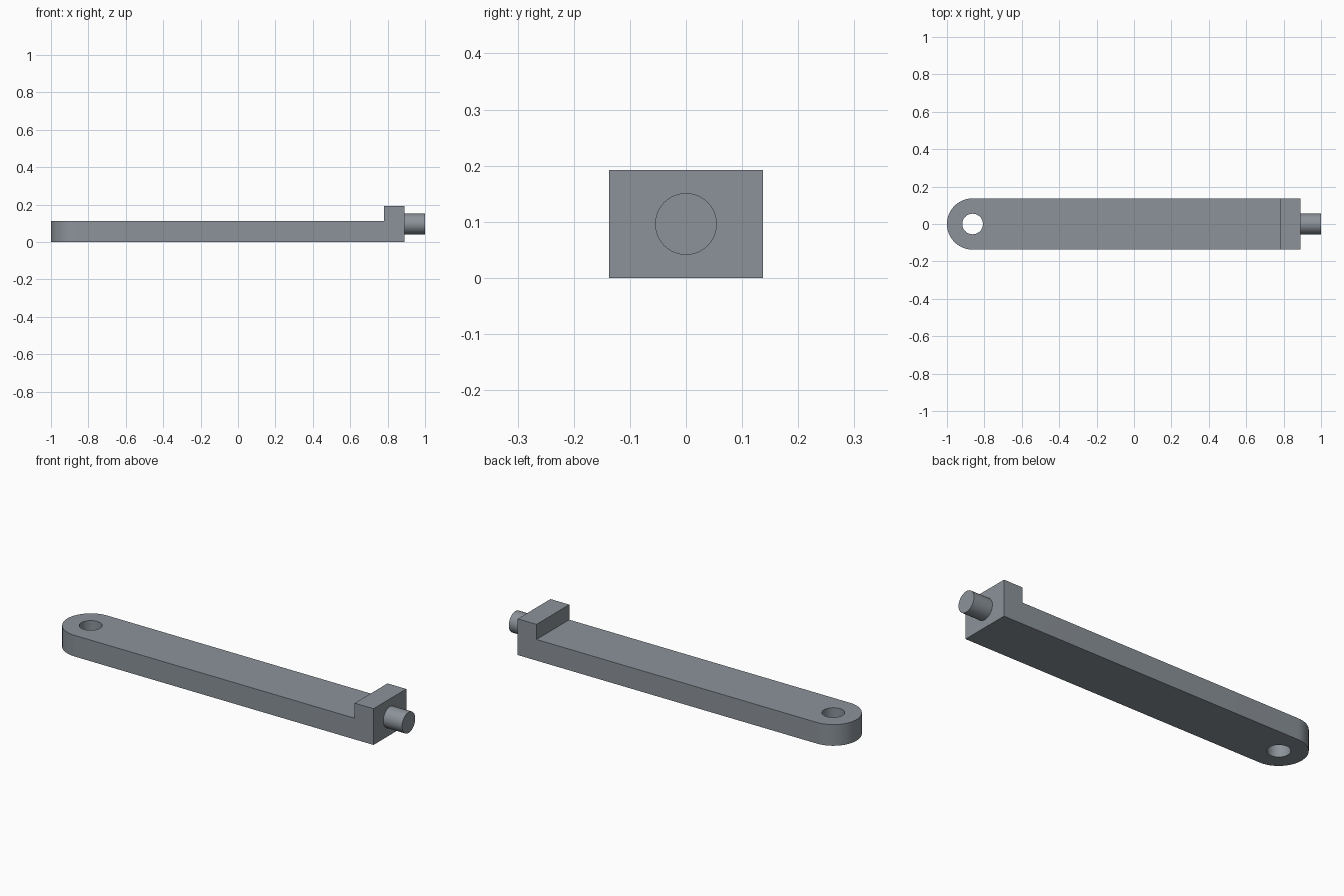
import bpy, bmesh
from math import pi, sin, cos, radians

if "Cube" in bpy.data.objects:
    bpy.data.objects.remove(bpy.data.objects["Cube"])

HALF_W = 0.137      # half width of the arm, also the round end radius
EYE_X = -1 + HALF_W
END_X = 0.89
STEP_X = 0.78
BAR_H, BLOCK_H = 0.112, 0.192
PIN_R, PIN_Z = 0.055, 0.096

steel = bpy.data.materials.new("dark_steel")
steel.diffuse_color = (0.26, 0.29, 0.32, 1)
steel.use_nodes = True
steel.node_tree.nodes["Principled BSDF"].inputs["Base Color"].default_value = steel.diffuse_color


def prism(name, outline, z0, z1):
    """Closed solid from a plan outline."""
    bm = bmesh.new()
    low = [bm.verts.new((x, y, z0)) for x, y in outline]
    high = [bm.verts.new((x, y, z1)) for x, y in outline]
    bm.faces.new(low[::-1])
    bm.faces.new(high)
    n = len(outline)
    for i in range(n):
        j = (i + 1) % n
        bm.faces.new((low[i], low[j], high[j], high[i]))
    mesh = bpy.data.meshes.new(name)
    bm.to_mesh(mesh)
    bm.free()
    obj = bpy.data.objects.new(name, mesh)
    bpy.context.collection.objects.link(obj)
    return obj


def activate(obj):
    bpy.ops.object.select_all(action='DESELECT')
    obj.select_set(True)
    bpy.context.view_layer.objects.active = obj


def cut(obj, cutter):
    cutter.hide_render = True
    mod = obj.modifiers.new("cut", 'BOOLEAN')
    mod.operation, mod.solver, mod.object = 'DIFFERENCE', 'EXACT', cutter
    activate(obj)
    bpy.ops.object.modifier_apply(modifier=mod.name)
    bpy.data.objects.remove(cutter)


def finish(obj):
    obj.data.materials.clear()
    obj.data.materials.append(steel)
    activate(obj)
    bpy.ops.object.shade_smooth_by_angle(angle=radians(30))


# Arm: straight plan with one rounded end, full block height
SEG = 40
outline = [(END_X, -HALF_W), (END_X, HALF_W)]
for i in range(SEG + 1):
    a = pi / 2 + pi * i / SEG
    outline.append((EYE_X + HALF_W * cos(a), HALF_W * sin(a)))
arm = prism("arm", outline, 0, BLOCK_H)

# Step: lower everything except the end block
cut(arm, prism("step_cutter", [(-1.2, -0.3), (STEP_X, -0.3), (STEP_X, 0.3), (-1.2, 0.3)],
               BAR_H, 0.4))

# Eye: through hole concentric with the rounded end
circle = [(EYE_X + PIN_R * cos(2 * pi * i / 48), PIN_R * sin(2 * pi * i / 48))
          for i in range(48)]
cut(arm, prism("eye_cutter", circle, -0.2, 0.4))
finish(arm)

# Pin: short round stub on the end block
bpy.ops.mesh.primitive_cylinder_add(vertices=48, radius=PIN_R, depth=1 - END_X,
                                    location=((1 + END_X) / 2, 0, PIN_Z),
                                    rotation=(0, pi / 2, 0))
pin = bpy.context.object
pin.name = "pin"
finish(pin)
